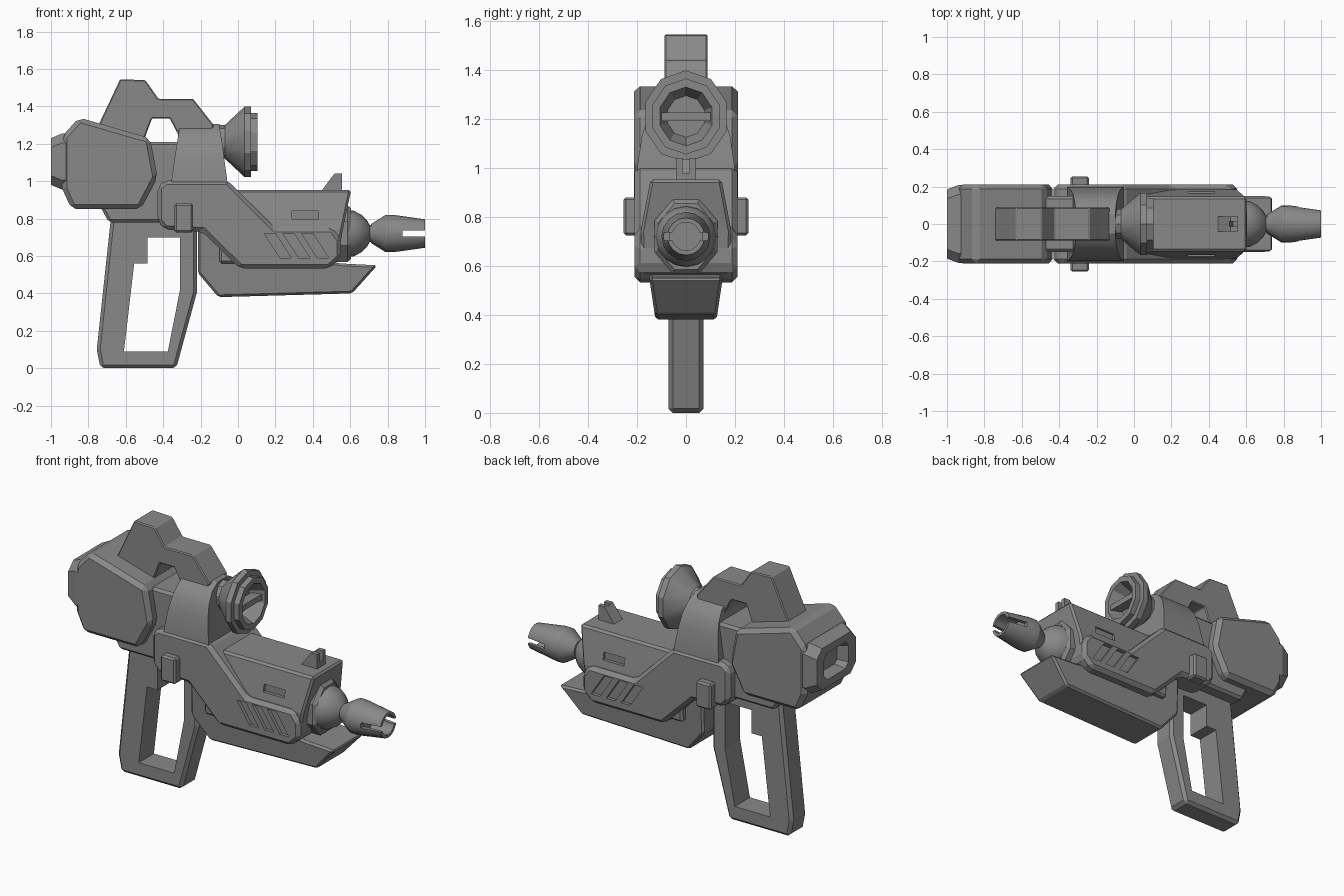
import bpy, bmesh, math

if "Cube" in bpy.data.objects:
    bpy.data.objects.remove(bpy.data.objects["Cube"], do_unlink=True)

GREY = (0.25, 0.25, 0.25, 1)
mat = bpy.data.materials.new("plain grey")
mat.use_nodes = True
mat.diffuse_color = GREY
mat.node_tree.nodes["Principled BSDF"].inputs["Base Color"].default_value = GREY


def activate(ob):
    bpy.ops.object.select_all(action='DESELECT')
    ob.select_set(True)
    bpy.context.view_layer.objects.active = ob


def loft(name, rings, bevel=0, smooth=False):
    """Skin equal-sized rings of points and cap both ends."""
    bm = bmesh.new()
    loops = [[bm.verts.new(p) for p in ring] for ring in rings]
    n = len(loops[0])
    for a, b in zip(loops, loops[1:]):
        for i in range(n):
            j = (i + 1) % n
            bm.faces.new((a[i], a[j], b[j], b[i]))
    bm.faces.new(loops[0])
    bm.faces.new(loops[-1])
    bmesh.ops.recalc_face_normals(bm, faces=bm.faces)
    mesh = bpy.data.meshes.new(name)
    bm.to_mesh(mesh)
    bm.free()
    mesh.materials.append(mat)
    ob = bpy.data.objects.new(name, mesh)
    bpy.context.collection.objects.link(ob)
    activate(ob)
    if bevel:
        mod = ob.modifiers.new("chamfer", 'BEVEL')
        mod.width, mod.segments = bevel, 1
        mod.limit_method, mod.angle_limit = 'ANGLE', math.radians(25)
        bpy.ops.object.modifier_apply(modifier=mod.name)
    if smooth:
        bpy.ops.object.shade_smooth_by_angle()
    return ob


def prism(name, pts, y0, y1, bevel=0, width=lambda z: 1):
    """Side profile (x, z) extruded along y."""
    return loft(name, [[(x, y * width(z), z) for x, z in pts] for y in (y0, y1)], bevel)


def slab(name, pts, half, bevel=0, width=lambda z: 1):
    return prism(name, pts, -half, half, bevel, width)


def rect(x0, x1, z0, z1):
    return [(x0, z0), (x1, z0), (x1, z1), (x0, z1)]


def lathe(name, profile, z, n, turn=0, squash=1):
    """Profile (x, radius) turned about the x axis."""
    angles = [math.tau * i / n + turn for i in range(n)]
    return loft(name, [[(x, r * squash * math.sin(a), z + r * math.cos(a)) for a in angles]
                       for x, r in profile], smooth=True)


def stack(name, levels, bevel=0, smooth=False):
    """Rectangles (z, x0, x1, half width) stacked upwards."""
    return loft(name, [[(x0, -h, z), (x1, -h, z), (x1, h, z), (x0, h, z)]
                       for z, x0, x1, h in levels], bevel, smooth)


def cut(ob, cutter):
    activate(ob)
    mod = ob.modifiers.new("cut", 'BOOLEAN')
    mod.operation, mod.solver, mod.object = 'DIFFERENCE', 'EXACT', cutter
    bpy.ops.object.modifier_apply(modifier=mod.name)
    bpy.data.objects.remove(cutter, do_unlink=True)


# Rear housing and its hollow end cap
slab("rear_housing", [(-.94, 1.24), (-.85, 1.34), (-.47, 1.23), (-.43, 1.02),
                      (-.52, .85), (-.89, .85), (-.94, .96)], .212, .025)


def octagon(x, w, h, c):
    return [(x, y, 1.105 + z) for y, z in
            [(w, h - c), (w - c, h), (c - w, h), (-w, h - c),
             (-w, c - h), (c - w, -h), (w - c, -h), (w, c - h)]]


loft("rear_cap", [octagon(-.92, .208, .15, .05), octagon(-.94, .208, .15, .05),
                  octagon(-1, .185, .125, .05), octagon(-1, .115, .08, .03),
                  octagon(-.94, .09, .06, .02)])

# Core joining the housing, grip and scope mount
slab("core_block", [(-.74, .87), (-.69, .78), (-.25, .78), (-.25, 1.21), (-.7, 1.21)], .15, .015)

# Main body with side vents
body = slab("main_body", [(-.43, .785), (-.39, .74), (-.19, .73), (.01, .533), (.49, .533),
                          (.55, .59), (.55, .69), (.505, .75), (.2, .75), (-.055, 1.005),
                          (-.39, 1.005), (-.43, .97)], .21, .022)
barrel_housing = stack("barrel_housing", [(.56, -.1, .53, .18), (.74, -.1, .56, .185),
                                          (.953, -.1, .605, .145)], .012)
for side in (-1, 1):
    for i in range(3):
        x = .14 + .1 * i
        cut(body, prism("vent_cutter", [(x, .72), (x + .06, .72), (x + .145, .59),
                                        (x + .085, .59)], side * .19, side * .3))
    cut(barrel_housing, prism("port_cutter", rect(.29, .43, .795, .84), side * .155, side * .3))

# Lower fore-stock, narrower underneath
slab("fore_stock", [(-.215, .74), (-.215, .51), (-.105, .38), (.61, .4), (.745, .55), (.55, .56),
                    (.3, .6), (0, .74)], .15, .012,
     lambda z: min(1, .83 + (z - .38)))

# Loop grip
grip = slab("grip", [(-.68, .8), (-.755, .1), (-.735, 0), (-.33, 0), (-.22, .405), (-.22, .8)],
            .072, .018)
cut(grip, slab("grip_cutter", [(-.485, .7), (-.31, .7), (-.31, .42), (-.375, .09),
                               (-.61, .09), (-.555, .56), (-.485, .56)], .2))

# Carry handle
slab("carry_handle", [(-.76, 1.27), (-.63, 1.545), (-.495, 1.54), (-.425, 1.44), (-.24, 1.44),
                      (-.13, 1.3), (-.16, 1.2), (-.32, 1.2), (-.32, 1.25), (-.365, 1.335),
                      (-.46, 1.335), (-.51, 1.2), (-.7, 1.2)], .088, .006)

# Arched scope mount and flared scope
stack("scope_mount", [(.96, -.355, -.055, .2), (1.01, -.355, -.058, .198), (1.13, -.338, -.075, .18),
                      (1.21, -.325, -.085, .155), (1.27, -.315, -.095, .11),
                      (1.305, -.31, -.1, .05)], smooth=True)
lathe("scope", [(-.14, .09), (-.07, .09), (.035, .188), (.07, .188), (.07, .155),
                (.104, .155), (.104, .12), (.02, .085)], 1.21, 10, squash=.93)
slab("scope_bar", rect(.03, .09, 1.192, 1.226), .112)

# Collar, ball joint and slotted muzzle
lathe("barrel_collar", [(.5, .165), (.585, .165), (.605, .145), (.605, .1)], .72, 8, math.pi / 8, .85)
lathe("ball_joint", [(.56, .13), (.62, .122), (.66, .1), (.69, .07), (.705, .045), (.74, .045)], .72, 16)
muzzle = lathe("muzzle", [(.71, .05), (.79, .1), (.83, .1), (1, .076), (1, .058), (.86, .07)], .72, 16)
cut(muzzle, slab("slot_cutter", rect(.88, 1.1, .704, .736), .2))

# Notched front sight
sight = slab("front_sight", [(.44, .94), (.515, 1.04), (.555, 1.04), (.555, .94)], .04)
cut(sight, slab("notch_cutter", [(.49, 1.1), (.53, .98), (.6, .98), (.6, 1.1)], .014))

# Side buttons
for side, label in ((1, "left"), (-1, "right")):
    prism(label + "_button", rect(-.34, -.24, .725, .88), side * .18, side * .255, .01)
